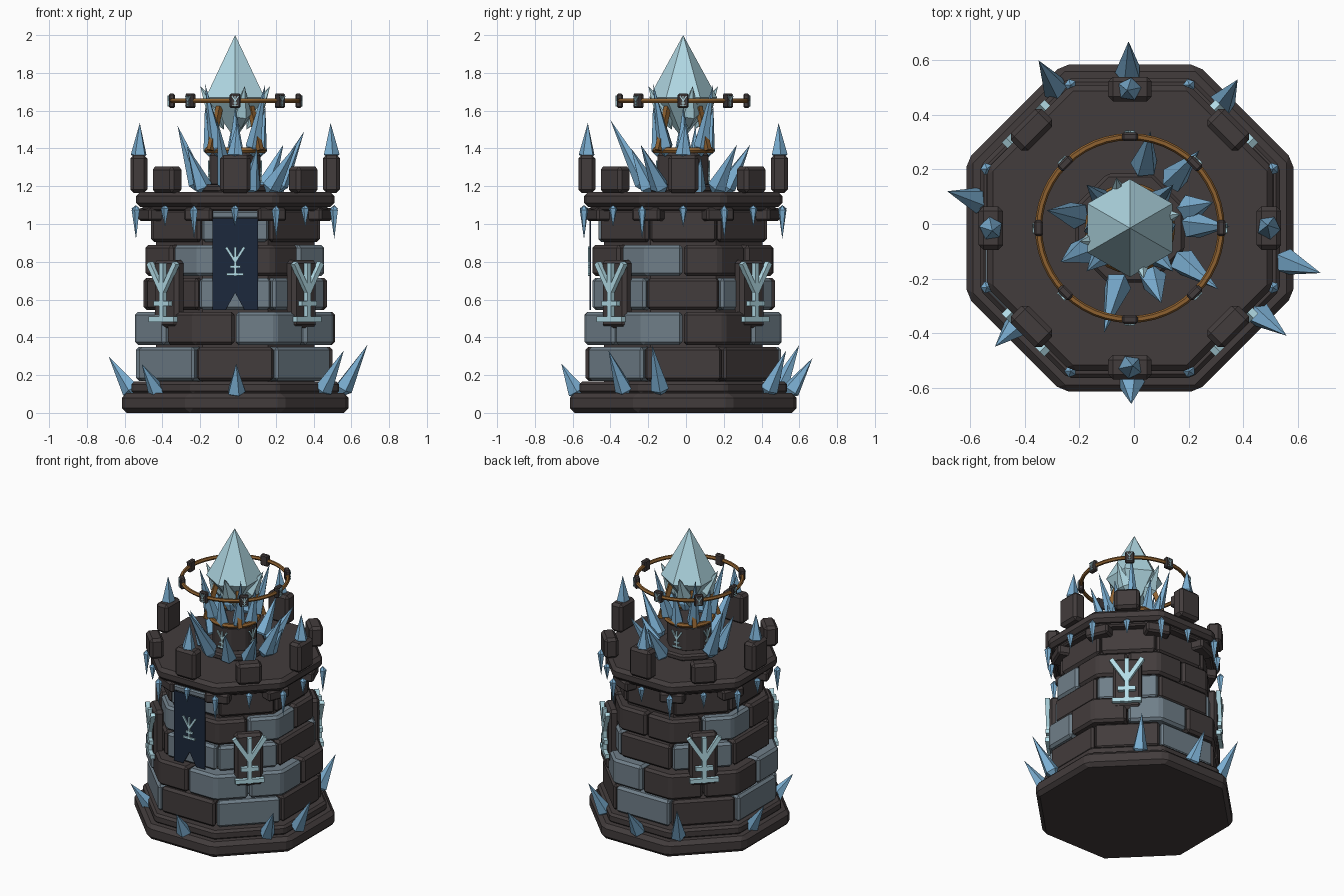
import bpy, bmesh, random
from math import radians, cos, sin, pi
from mathutils import Matrix, Vector

random.seed(4)
cube = bpy.data.objects.get("Cube")
if cube:
    bpy.data.objects.remove(cube)

AXIS = Matrix.Translation((-0.015, -0.015, 0))


def material(name, rgb):
    m = bpy.data.materials.new(name)
    m.use_nodes = True
    m.diffuse_color = (*rgb, 1)
    m.node_tree.nodes["Principled BSDF"].inputs["Base Color"].default_value = (*rgb, 1)
    return m


DARK = material("dark stone", (0.055, 0.045, 0.045))
GREY = material("blue grey stone", (0.16, 0.21, 0.25))
ICE = material("blue ice", (0.2, 0.43, 0.65))
PALE = material("pale crystal", (0.43, 0.68, 0.76))
BRONZE = material("bronze", (0.27, 0.12, 0.03))
NAVY = material("navy cloth", (0.012, 0.022, 0.045))
RUNE = material("rune glow", (0.45, 0.72, 0.8))


def finish(name, bm, mat, bevel=0, matrix=AXIS):
    bmesh.ops.recalc_face_normals(bm, faces=bm.faces)
    me = bpy.data.meshes.new(name)
    bm.to_mesh(me)
    bm.free()
    me.materials.append(mat)
    ob = bpy.data.objects.new(name, me)
    bpy.context.scene.collection.objects.link(ob)
    ob.matrix_world = matrix
    if bevel:
        mod = ob.modifiers.new("bevel", "BEVEL")
        mod.width = bevel
        mod.segments = 1
        mod.limit_method = "ANGLE"


def at(az, r, z):
    """Frame on the tower: x outward, y sideways, z up."""
    return Matrix.Rotation(radians(az), 4, "Z") @ Matrix.Translation((r, 0, z))


def box(bm, frame, size):
    bmesh.ops.create_cube(bm, size=1, matrix=frame @ Matrix.Diagonal((*size, 1)))


def prism(bm, pts, z0, z1):
    low = [bm.verts.new((x, y, z0)) for x, y in pts]
    high = [bm.verts.new((x, y, z1)) for x, y in pts]
    bm.faces.new(low)
    bm.faces.new(high)
    for i in range(len(pts)):
        j = (i + 1) % len(pts)
        bm.faces.new((low[i], low[j], high[j], high[i]))


def polar(az, apothem):
    r = apothem / cos(radians((az + 22.5) % 45 - 22.5))
    return r * cos(radians(az)), r * sin(radians(az))


def slab(name, apothem, z0, z1, bevel=0.02):
    bm = bmesh.new()
    prism(bm, [polar(22.5 + 45 * i, apothem) for i in range(8)], z0, z1)
    finish(name, bm, DARK, bevel)


def spike(bm, base, tip, r, n=5, belly=0.18, phase=0.0):
    base, tip = Vector(base), Vector(tip)
    d = tip - base
    q = d.to_track_quat("Z", "Y")
    a, b = bm.verts.new(base), bm.verts.new(tip)
    ring = []
    for i in range(n):
        t = phase + 2 * pi * i / n
        ring.append(bm.verts.new(base + d * belly + q @ Vector((r * cos(t), r * sin(t), 0))))
    for i in range(n):
        j = (i + 1) % n
        bm.faces.new((a, ring[j], ring[i]))
        bm.faces.new((b, ring[i], ring[j]))


def rune(bm, frame, h, depth=0.009):
    """Branching rune made of thin strips, h tall."""
    strokes = [(0, -0.5, 0, 0.45), (-0.28, -0.45, 0.28, -0.45), (-0.17, -0.2, 0.17, -0.2),
               (0, -0.02, 0.3, 0.45), (0, -0.02, -0.3, 0.45)]
    for y0, z0, y1, z1 in strokes:
        a, b = Vector((0, y0 * h, z0 * h)), Vector((0, y1 * h, z1 * h))
        d = b - a
        turn = Matrix.Rotation(Vector((0, 0, 1)).angle(d) * (-1 if d.y > 0 else 1), 4, "X")
        box(bm, frame @ Matrix.Translation((a + b) / 2) @ turn, (depth, 0.085 * h, d.length))


# Base steps, core and parapet floor
slab("base_slab", 0.6, 0, 0.105, 0.025)
slab("base_step", 0.55, 0.1, 0.165, 0.015)
slab("wall_core", 0.42, 0.15, 1.09, 0)
slab("parapet_slab", 0.525, 1.09, 1.17, 0.022)
slab("parapet_underside", 0.49, 1.07, 1.1, 0.01)
slab("pedestal_step", 0.2, 1.165, 1.21, 0.012)
slab("pedestal", 0.135, 1.2, 1.375, 0.012)

# Brick courses: bottom, top, apothem, offset, colours from the front going round
COURSES = [(0.17, 0.35, 0.52, 0, "DGDDGDGG"), (0.36, 0.535, 0.525, 1, "GGDGDDGD"),
           (0.545, 0.715, 0.482, 0, "GGDGDGDD"), (0.725, 0.89, 0.475, 1, "DGDDDGDG"),
           (0.905, 1.08, 0.445, 0, "GDDDDDDD")]
for row, (z0, z1, apo, bent, colours) in enumerate(COURSES, 1):
    for kind, mat in (("D", DARK), ("G", GREY)):
        bm = bmesh.new()
        for i, c in enumerate(colours):
            if c != kind:
                continue
            mid = -90 + 45 * i + 22.5 * bent
            angles = [mid - 22, mid, mid + 22] if bent else [mid - 22, mid + 22]
            a = apo + random.uniform(-0.006, 0.006)
            pts = [polar(t, a) for t in angles] + [polar(t, 0.36) for t in reversed(angles)]
            prism(bm, pts, z0, z1)
        finish(f"{mat.name.replace(' ', '_')}_course_{row}", bm, mat, 0.016)

# Corbels, merlons and wall plaques
bm = bmesh.new()
for i in range(8):
    box(bm, at(22.5 + 45 * i, 0.475, 1.05), (0.1, 0.16, 0.07))
finish("corbels", bm, DARK, 0.012)
bm = bmesh.new()
for i in range(8):
    h = 0.14 if i % 2 else 0.2
    box(bm, at(45 * i, 0.51, 1.165 + h / 2), (0.09, 0.16, h))
finish("merlons", bm, DARK, 0.018)
bm, marks = bmesh.new(), bmesh.new()
for az in (45, 135, 225, 315):
    box(bm, at(az, 0.495, 0.63), (0.07, 0.18, 0.36))
    rune(marks, at(az, 0.54, 0.645), 0.33, 0.03)
for az in range(0, 360, 90):
    rune(marks, at(az, 0.138, 1.28), 0.12)
finish("wall_plaques", bm, DARK, 0.018)
finish("stone_runes", marks, RUNE)

# Front banner with swallow tail, rail and rune
bm = bmesh.new()
outline = [(-0.12, 1.03), (-0.12, 0.545), (-0.05, 0.545), (0, 0.635), (0.05, 0.545), (0.12, 0.545), (0.12, 1.03)]
verts = [bm.verts.new((x, -0.489, z)) for x, z in outline]
sheet = bm.faces.new(verts)
ext = bmesh.ops.extrude_face_region(bm, geom=[sheet])
bmesh.ops.translate(bm, vec=(0, -0.006, 0), verts=[v for v in ext["geom"] if isinstance(v, bmesh.types.BMVert)])
finish("banner", bm, NAVY)
bm = bmesh.new()
box(bm, at(-90, 0.465, 1.05), (0.06, 0.25, 0.04))
finish("banner_rail", bm, GREY, 0.008)
bm = bmesh.new()
rune(bm, at(-90, 0.499, 0.805), 0.16)
finish("banner_rune", bm, RUNE)

# Ice growing from the base (base x y, tip x y z)
bm = bmesh.new()
for bx, by, tx, ty, tz in [(-0.54, 0.08, -0.685, 0.12, 0.3), (-0.27, 0.47, -0.35, 0.6, 0.36),
                           (-0.02, 0.53, -0.02, 0.67, 0.29), (0.31, 0.42, 0.38, 0.53, 0.33),
                           (0.53, -0.13, 0.685, -0.18, 0.36), (0.43, -0.31, 0.56, -0.41, 0.33),
                           (-0.01, -0.56, -0.01, -0.66, 0.26), (-0.41, -0.35, -0.51, -0.45, 0.26)]:
    spike(bm, (bx, by, 0.08), (tx, ty, tz), 0.05)
finish("base_ice", bm, ICE, matrix=Matrix())

# Ice on the tall merlons and icicles under the parapet
bm = bmesh.new()
for az in range(0, 360, 90):
    f = at(az, 0.51, 0)
    spike(bm, f @ Vector((0, 0, 1.33)), f @ Vector((-0.005, 0.01, 1.535)), 0.044)
finish("merlon_ice", bm, ICE)
bm = bmesh.new()
for i in range(16):
    x, y = polar(22.5 * i, 0.525)
    spike(bm, (x, y, 1.1), (x, y, 0.92 if i % 2 else 0.985), 0.023, 5, 0.15)
finish("icicles", bm, ICE)

# Ice leaning outward on the roof
bm = bmesh.new()
for tx, ty, tz in [(-0.32, 0.05, 1.52), (-0.27, -0.14, 1.41), (-0.11, -0.4, 1.55), (0.1, -0.29, 1.4),
                   (0.31, -0.24, 1.42), (0.35, -0.01, 1.49), (0.29, 0.08, 1.35), (0.24, 0.27, 1.42),
                   (0.06, 0.34, 1.42)]:
    out = Vector((tx, ty, 0)).normalized() * 0.19
    spike(bm, (out.x, out.y, 1.15), (tx, ty, tz), 0.052)
finish("roof_ice", bm, ICE, matrix=Matrix())

# Floating crystal, with a crown of shards
bm = bmesh.new()
spike(bm, (0, 0, 1.45), (0, 0, 2.0), 0.18, 6, 0.4, pi / 6)
finish("great_crystal", bm, PALE)
bm, pale = bmesh.new(), bmesh.new()
for i in range(8):
    f = at(45 * i, 0, 0)
    tip_r, top = (0.225, 1.74) if i % 2 else (0.16, 1.62)
    spike(bm, f @ Vector((0.12, 0, 1.34)), f @ Vector((tip_r, 0, top)), 0.043)
    if i % 2 == 0:
        spike(pale, f @ Vector((0.06, 0.03, 1.5)), f @ Vector((0.185, 0.05, 1.73)), 0.05, belly=0.35)
finish("crown_ice", bm, ICE)
finish("crown_shards", pale, PALE)


# Bronze cradle and floating ring
def ring(name, r, z, tube, n):
    bpy.ops.mesh.primitive_torus_add(major_radius=r, minor_radius=tube, major_segments=n,
                                     minor_segments=6, location=(-0.015, -0.015, z))
    ob = bpy.context.object
    ob.name = name
    ob.data.materials.append(BRONZE)
    bpy.ops.object.shade_smooth_by_angle()


ring("cradle_ring", 0.15, 1.39, 0.016, 24)
ring("floating_ring", 0.335, 1.652, 0.013, 48)
bm = bmesh.new()
for az in (45, 135, 225, 315):
    lean = Matrix.Rotation(radians(-17), 4, "Y")
    box(bm, at(az, 0.152, 1.505) @ lean, (0.028, 0.028, 0.24))
finish("cradle_struts", bm, BRONZE)
bm, marks = bmesh.new(), bmesh.new()
for i in range(8):
    box(bm, at(45 * i, 0.335, 1.652), (0.032, 0.058, 0.076))
    rune(marks, at(45 * i, 0.353, 1.652), 0.058)
finish("ring_blocks", bm, DARK, 0.007)
finish("ring_runes", marks, RUNE)
